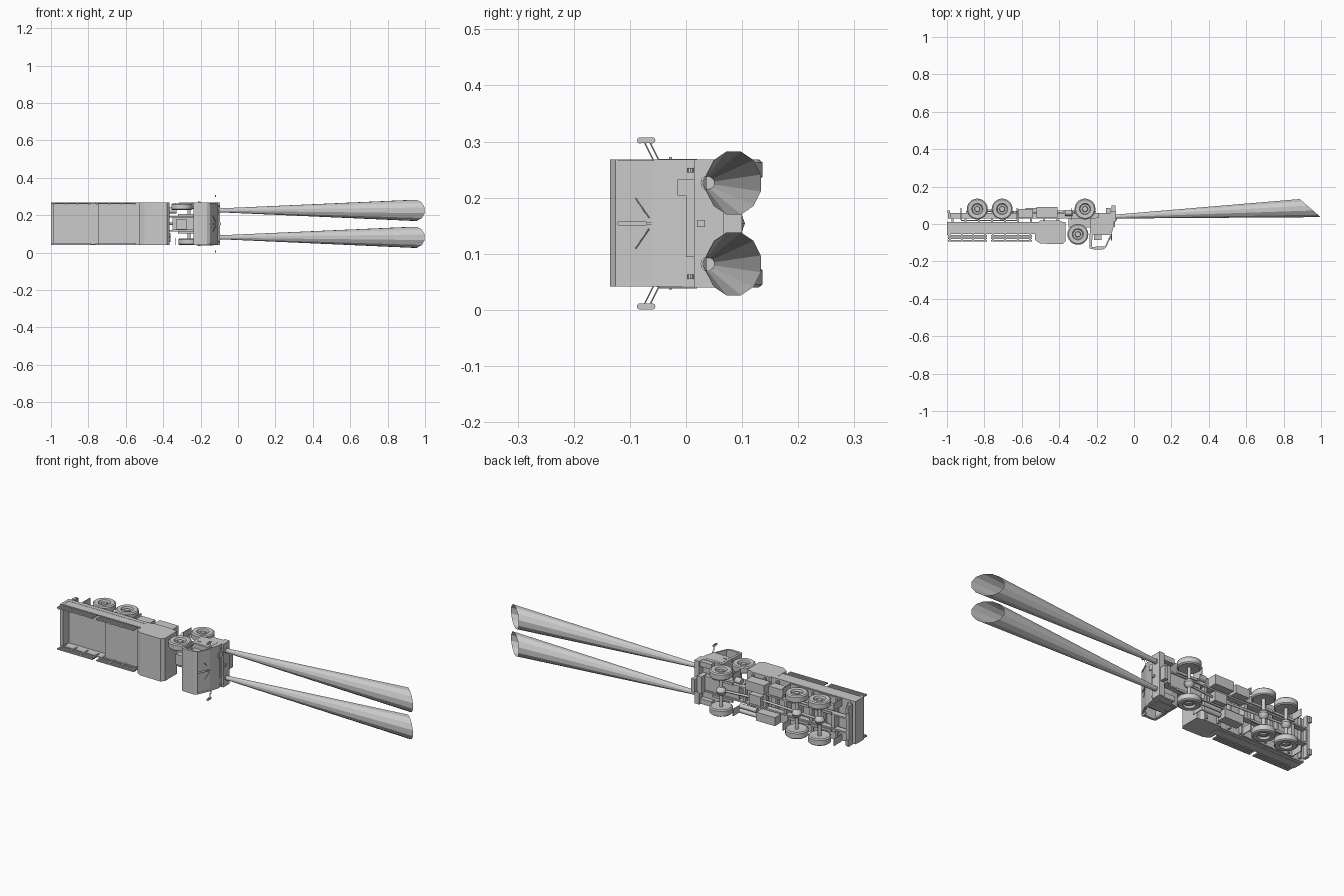
import bpy, bmesh, math
from mathutils import Vector

if "Cube" in bpy.data.objects:
    bpy.data.objects.remove(bpy.data.objects["Cube"])

# The truck lies on its side: length on x, roof towards -y, wheels towards +y, width on z.
ZC = 0.154


def make(name, bm, smooth=False):
    bmesh.ops.recalc_face_normals(bm, faces=bm.faces)
    me = bpy.data.meshes.new(name)
    bm.to_mesh(me)
    bm.free()
    ob = bpy.data.objects.new(name, me)
    bpy.context.collection.objects.link(ob)
    if smooth:
        bpy.context.view_layer.objects.active = ob
        ob.select_set(True)
        bpy.ops.object.shade_smooth_by_angle(angle=math.radians(35))
        ob.select_set(False)
    return ob


def prism(name, pts, z0, z1):
    bm = bmesh.new()
    a = [bm.verts.new((x, y, z0)) for x, y in pts]
    b = [bm.verts.new((x, y, z1)) for x, y in pts]
    bm.faces.new(a)
    bm.faces.new(b)
    for i in range(len(pts)):
        j = (i + 1) % len(pts)
        bm.faces.new((a[i], a[j], b[j], b[i]))
    return make(name, bm)


def box(name, x0, x1, y0, y1, z0, z1):
    return prism(name, [(x0, y0), (x1, y0), (x1, y1), (x0, y1)], z0, z1)


def pair(name, x0, x1, y0, y1, d0, d1):
    for s, side in ((1, "left"), (-1, "right")):
        box(f"{side}_{name}", x0, x1, y0, y1, ZC + s * d0, ZC + s * d1)


def rod(name, p, q, r, n=12):
    p, q = Vector(p), Vector(q)
    bm = bmesh.new()
    bmesh.ops.create_cone(bm, cap_ends=True, segments=n, radius1=r, radius2=r, depth=(q - p).length)
    ob = make(name, bm, True)
    ob.location = (p + q) / 2
    ob.rotation_euler = (q - p).to_track_quat('Z', 'Y').to_euler()
    return ob


def lathe(name, prof, loc, flip=1, n=24):
    bm = bmesh.new()
    rings = [[bm.verts.new((r * math.cos(2 * math.pi * i / n), r * math.sin(2 * math.pi * i / n), h * flip))
              for i in range(n)] for r, h in prof]
    for a, b in zip(rings, rings[1:]):
        for i in range(n):
            bm.faces.new((a[i], a[(i + 1) % n], b[(i + 1) % n], b[i]))
    bm.faces.new(rings[0])
    bm.faces.new(rings[-1])
    ob = make(name, bm, True)
    ob.location = loc
    return ob


# Wheels with dished rims, axles and differentials
WHEEL = [(.028, -.015), (.05, -.018), (.056, -.013), (.056, .013), (.05, .018), (.03, .017),
         (.026, .006), (.016, .006), (.013, .014), (.006, .014)]
for x in (-0.838, -0.705, -0.262):
    for s in (1, -1):
        lathe("wheel", WHEEL, (x, 0.08, ZC + s * 0.096), s)
    rod("axle", (x, 0.08, ZC - .085), (x, 0.08, ZC + .085), 0.009)
    lathe("differential", [(.006, -.024), (.02, -.014), (.025, 0), (.02, .014), (.006, .024)], (x, 0.08, ZC), 1, 16)
    pair("leaf_spring", x - .06, x + .06, .062, .07, .04, .052)
lathe("spare_wheel", WHEEL, (-0.3, -0.055, 0.245), 1)

# Chassis
pair("frame_rail", -0.99, -0.12, 0.03, 0.06, 0.034, 0.042)
for x in (-0.985, -0.9, -0.77, -0.62, -0.5, -0.38, -0.14):
    box("cross_member", x - .008, x + .008, 0.034, 0.056, ZC - .036, ZC + .036)
rod("front_driveshaft", (-0.262, .072, ZC), (-0.45, .052, ZC), .006)
rod("rear_driveshaft", (-0.45, .052, ZC), (-0.838, .075, ZC), .006)
box("transfer_case", -0.49, -0.42, .035, .075, ZC - .025, ZC + .025)
box("engine", -0.35, -0.15, -.02, .055, ZC - .033, ZC + .033)
box("engine_top", -0.33, -0.275, -.05, -.02, ZC - .03, ZC + .025)
box("fuel_tank", -0.52, -0.41, .035, .09, ZC + .05, ZC + .1)
box("battery_box", -0.62, -0.54, .035, .08, ZC + .055, ZC + .1)
box("tool_box", -0.58, -0.47, .035, .085, ZC - .1, ZC - .055)
for d in (.06, .085):
    rod("air_tank", (-0.46, .06, ZC - d), (-0.36, .06, ZC - d), .012)
rod("exhaust_silencer", (-0.37, .06, ZC + .07), (-0.33, .06, ZC + .07), .016)
box("rear_under_bar", -0.995, -0.98, .03, .06, ZC - .108, ZC + .108)
pair("tail_lamp", -0.998, -0.985, .06, .072, .07, .1)
for x in (-0.925, -0.625, -0.335):
    pair("mud_flap", x - .002, x + .002, .022, .085, .075, .112)
pair("rear_mudguard", -0.925, -0.625, .017, .022, .075, .112)

# Load bed: floor, sides, tailgate, raised middle deck and sloped front housing
box("bed_floor", -1.0, -0.365, -.008, .012, ZC - .112, ZC + .114)
pair("bed_side", -1.0, -0.50, -.053, -.008, .107, .113)
box("tailgate", -1.0, -0.985, -.058, .006, ZC - .112, ZC + .114)
box("middle_deck", -0.745, -0.5, -.046, -.008, ZC - .107, ZC + .107)
prism("front_housing", [(-.53, -.008), (-.53, -.085), (-.50, -.105), (-.38, -.107), (-.365, -.09),
                        (-.365, .0), (-.4, .02), (-.5, .02)], ZC - .112, ZC + .114)
for i in range(9):
    x = -0.97 + i * 0.07
    box("bed_bearer", x - .005, x + .005, .012, .03, ZC - .105, ZC + .105)
for x0, x1 in ((-.995, -.785), (-.765, -.545)):
    for y in (-.064, -.077, -.09):
        pair("side_slat", x0, x1, y - .004, y + .004, .106, .112)
    for k in range(4):
        x = x0 + .01 + k * (x1 - x0 - .02) / 3
        pair("slat_post", x - .004, x + .004, -.094, -.03, .103, .107)

# Cab: lower shell, open side windows, pillars, roof and two-pane windscreen
prism("cab_lower_body", [(-.235, .03), (-.235, -.055), (-.122, -.06), (-.108, -.01), (-.106, .035), (-.19, .035)],
      ZC - .112, ZC + .114)
prism("cab_roof", [(-.238, -.122), (-.238, -.13), (-.22, -.135), (-.165, -.135), (-.15, -.126), (-.15, -.121)],
      ZC - .112, ZC + .114)
box("cab_back_wall", -.238, -.23, -.125, -.05, ZC - .112, ZC + .114)
for s in (1, -1):
    a, b = sorted((ZC + s * .103, ZC + s * .112))
    prism("front_pillar", [(-.157, -.125), (-.149, -.125), (-.119, -.058), (-.127, -.058)], a, b)
    prism("rear_pillar", [(-.238, -.125), (-.225, -.125), (-.222, -.055), (-.238, -.055)], a, b)
    a, b = sorted((ZC + s * .003, ZC + s * .106))
    prism("windscreen_pane", [(-.154, -.124), (-.151, -.124), (-.122, -.06), (-.125, -.06)], a, b)
    rod("wiper", (-.12, -.066, ZC + s * .01), (-.134, -.09, ZC + s * .045), .0012, 6)
    box("seat", -.215, -.175, -.085, -.055, ZC + s * .03, ZC + s * .09)
    # Door seams and handle
    z = ZC + s * .114
    box("door_panel", -.222, -.13, -.05, .02, z - .002, z + .001)
    box("door_handle", -.215, -.2, -.03, -.025, z, z + s * .004)
    box("cab_step", -.19, -.12, .035, .06, ZC + s * .085, ZC + s * .112)
    # Wing mirrors on twin arms
    zm = ZC + s * .148
    box("mirror", -.123, -.117, -.082, -.06, zm - .005, zm + .005)
    for e, w in ((-1, .002), (1, .002)):
        rod("mirror_end", (-.123, -.071 + e * .011, zm), (-.117, -.071 + e * .011, zm), .0055)
    for dy in (-.005, .005):
        rod("mirror_arm", (-.12, -.053 + dy, ZC + s * .112), (-.12, -.071 + dy, zm), .0012, 6)
    lathe("fog_lamp", [(.003, -.004), (.006, -.004), (.006, .004), (.003, .004)], (-.106, .008, ZC + s * .095), 1, 10)
box("windscreen_divider", -.127, -.12, -.07, -.058, ZC - .003, ZC + .003)
box("grille_panel", -.11, -.104, .0, .015, ZC - .06, ZC + .06)
box("front_bumper", -.125, -.096, .014, .068, ZC - .114, ZC + .114)
box("bumper_centre", -.12, -.1, .068, .1, ZC - .04, ZC + .03)
box("radiator", -.15, -.125, .0, .085, ZC - .045, ZC + .045)
box("tow_hitch", -.1, -.09, .02, .034, ZC - .006, ZC + .006)
box("number_plate_blank", -.106, -.102, -.015, .02, ZC + .05, ZC + .078)

# Headlights and hollow light beams with slanted open ends
N = 12
for s in (1, -1):
    z0, z1 = ZC + s * .072, ZC + s * .072
    rod("headlight", (-.105, .04, z0), (-.093, .04, z0), .014)
    bm = bmesh.new()
    a, b = [], []
    for i in range(N):
        t = 2 * math.pi * (i + .5) / N
        c, d = math.cos(t), math.sin(t)
        a.append(bm.verts.new((-.095, .04 + .011 * c, z0 + .011 * d)))
        b.append(bm.verts.new((.942 - .058 * c, .085 + .05 * c, z1 + .058 * d)))
    for i in range(N):
        j = (i + 1) % N
        bm.faces.new((a[i], a[j], b[j], b[i]))
    make("light_beam", bm)
